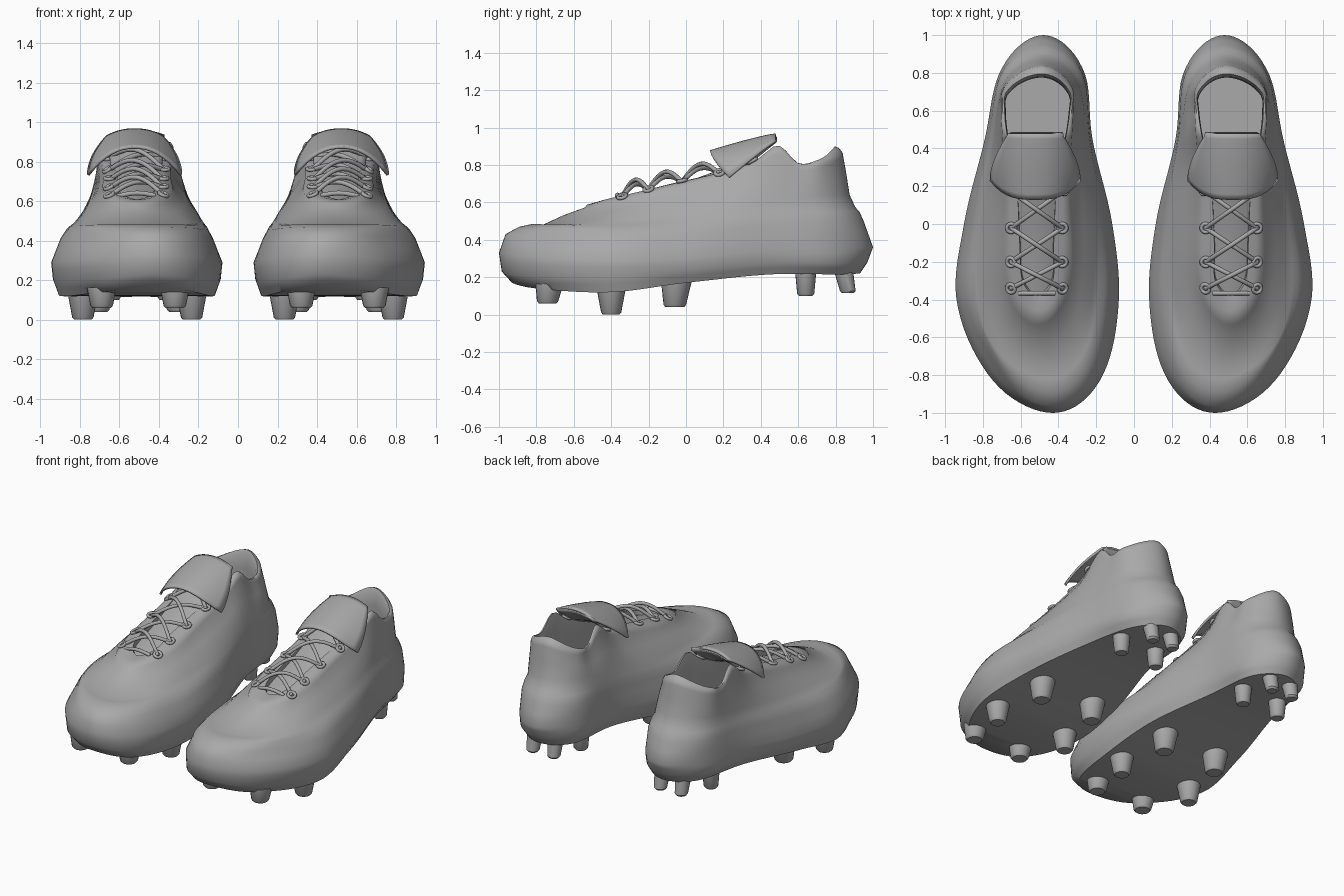
import bpy, bmesh, math
from mathutils import Vector
from mathutils.bvhtree import BVHTree

if "Cube" in bpy.data.objects:
    bpy.data.objects.remove(bpy.data.objects["Cube"])

N = 96          # points round each boot ring
grey = bpy.data.materials.new("plain_grey")
grey.diffuse_color = (0.4, 0.4, 0.4, 1)
grey.use_nodes = True
grey.node_tree.nodes["Principled BSDF"].inputs["Base Color"].default_value = grey.diffuse_color


def spline(keys, t):
    """Smooth curve through (t, value...) keys, at t."""
    i = 0
    while i < len(keys) - 2 and t > keys[i + 1][0]:
        i += 1

    def slope(j, k):
        a, b = keys[max(j - 1, 0)], keys[min(j + 1, len(keys) - 1)]
        return (b[k] - a[k]) / (b[0] - a[0])
    a, b = keys[i], keys[i + 1]
    d = b[0] - a[0]
    s = (t - a[0]) / d
    return [a[k] * (2*s**3 - 3*s*s + 1) + b[k] * (3*s*s - 2*s**3)
            + d * (slope(i, k) * (s**3 - 2*s*s + s) + slope(i + 1, k) * (s**3 - s*s))
            for k in range(1, len(a))]


def ring(stations):
    """Closed outline from (y, inner x, outer x, z) stations, toe to heel."""
    y0, y1 = stations[0][0], stations[-1][0]
    ang = [math.acos(max(-1, min(1, 1 - 2 * (s[0] - y0) / (y1 - y0)))) for s in stations]
    keys = [(a, s[2], s[3]) for a, s in zip(ang, stations)]
    keys += [(2 * math.pi - a, s[1], s[3]) for a, s in list(zip(ang, stations))[-2::-1]]
    first, last = keys[1], keys[-2]
    keys = [(last[0] - 2 * math.pi,) + last[1:]] + keys + [(first[0] + 2 * math.pi,) + first[1:]]
    pts = []
    for i in range(N):
        t = 2 * math.pi * i / N
        x, z = spline(keys, t)
        pts.append(Vector((x, y0 + (y1 - y0) * (1 - math.cos(t)) / 2, z)))
    return pts


def mix(a, b, f, lift=0.0):
    return [p.lerp(q, f) + Vector((0, 0, lift)) for p, q in zip(a, b)]


def loft(bm, rings, closed=False):
    """Skin a stack of rings; cap both ends with cross strips unless closed."""
    vs = [[bm.verts.new(p) for p in r] for r in rings]
    n = len(rings[0])
    pairs = list(zip(vs, vs[1:])) + ([(vs[-1], vs[0])] if closed else [])
    for a, b in pairs:
        for i in range(n):
            j = (i + 1) % n
            bm.faces.new((a[i], a[j], b[j], b[i]))
    if not closed:
        for c in (vs[0], vs[-1]):
            for i in range(n // 2):
                loop = [c[i], c[i + 1], c[n - i - 1], c[(n - i) % n]]
                bm.faces.new(list(dict.fromkeys(loop)))


def finish(bm, name, angle=40, thick=0):
    """Make the object, mirrored so that it serves both boots."""
    bmesh.ops.recalc_face_normals(bm, faces=bm.faces)
    me = bpy.data.meshes.new(name)
    bm.to_mesh(me)
    bm.free()
    me.materials.append(grey)
    ob = bpy.data.objects.new(name, me)
    bpy.context.collection.objects.link(ob)
    bpy.ops.object.select_all(action='DESELECT')
    bpy.context.view_layer.objects.active = ob
    ob.select_set(True)
    bpy.ops.object.shade_smooth_by_angle(angle=math.radians(angle))
    if thick:
        m = ob.modifiers.new("thickness", 'SOLIDIFY')
        m.thickness, m.offset = thick, 0
    ob.modifiers.new("pair", 'MIRROR').use_mirror_merge = False
    return ob


# boot shell: outlines from the sole upward
sole = ring([(-.93, .43, .43, .17), (-.8, .22, .69, .14), (-.4, .12, .9, .12), (0, .14, .86, .17),
             (.45, .25, .75, .215), (.8, .3, .66, .215), (.93, .48, .48, .22)])
low = ring([(-.985, .43, .43, .23), (-.8, .17, .755, .20), (-.4, .09, .93, .2), (0, .115, .895, .235),
            (.45, .225, .785, .275), (.8, .265, .71, .275), (.97, .48, .48, .28)])
wide = ring([(-1, .43, .43, .33), (-.8, .165, .77, .31), (-.4, .08, .94, .29), (0, .115, .9, .3),
             (.45, .22, .79, .345), (.8, .262, .712, .36), (1, .48, .48, .36)])
ridge = ring([(-.965, .435, .435, .43), (-.8, .22, .69, .425), (-.4, .13, .89, .41), (0, .15, .86, .43),
              (.45, .23, .77, .48), (.8, .275, .7, .5), (.95, .48, .48, .5)])
cap_rim = ring([(-.82, .45, .45, .485), (-.65, .25, .74, .48), (-.4, .195, .83, .475), (0, .18, .82, .50),
                (.45, .24, .75, .55), (.75, .29, .69, .58), (.905, .48, .48, .575)])
valley = ring([(-.77, .46, .46, .478), (-.62, .28, .71, .483), (-.4, .225, .79, .50), (0, .205, .79, .54),
               (.45, .25, .74, .6), (.75, .3, .685, .64), (.875, .485, .485, .64)])
stay = ring([(-.54, .505, .505, .573), (-.42, .37, .65, .59), (-.2, .325, .69, .635), (.1, .335, .685, .705),
             (.32, .335, .69, .765), (.49, .325, .7, .86), (.6, .32, .705, .775), (.72, .325, .69, .79),
             (.84, .49, .49, .85)])
edge = ring([(-.38, .51, .51, .61), (-.3, .43, .59, .64), (-.1, .425, .605, .695), (.2, .41, .62, .765),
             (.38, .38, .65, .825), (.49, .355, .675, .905), (.6, .34, .685, .81), (.7, .34, .675, .825),
             (.795, .49, .49, .9)])
middle = Vector((.505, .3, 0))


def inner(scale, z=None, drop=0):
    return [Vector((middle.x + (p.x - middle.x) * scale, middle.y + (p.y - middle.y) * scale,
                    p.z - drop if z is None else z)) for p in edge]


bm = bmesh.new()
loft(bm, [sole, mix(sole, low, .55), low, mix(low, wide, .6), wide, mix(wide, ridge, .55), ridge,
          mix(ridge, cap_rim, .5, .012), cap_rim, valley, mix(valley, stay, .5, .006), stay,
          mix(stay, edge, .06, .012), mix(stay, edge, .5, .016), edge,
          inner(.97, drop=.03), inner(.96, drop=.12), inner(1.0, z=.4)])
bmesh.ops.recalc_face_normals(bm, faces=bm.faces)
tree = BVHTree.FromBMesh(bm)
finish(bm, "boot_shell", 50)


def sheet(name, point, nu, nv, thick):
    bm = bmesh.new()
    g = [[bm.verts.new(point(-1 + 2 * i / nu, j / nv)) for i in range(nu + 1)] for j in range(nv + 1)]
    for j in range(nv):
        for i in range(nu):
            bm.faces.new((g[j][i], g[j][i + 1], g[j + 1][i + 1], g[j + 1][i]))
    finish(bm, name, 50, thick)


# tongue under the laces
def tongue(u, v):
    y = -.42 + .9 * v
    z, w = spline([(-.42, .575, .08), (-.3, .61, .1), (0, .7, .115), (.3, .82, .13), (.48, .955, .14)], y)
    return (.515 + u * w, y, z - .025 * u * u)


# folded flap over the top of the laces
def flap(u, v):
    y = .48 - v * (.35 - .1 * abs(u) ** 3)
    w = .14 + .095 * math.sin(v * math.pi / 2)
    z = .962 - .09 * v ** 1.2 - abs(u) ** 2.2 * (.035 + .105 * v)
    return (.523 + u * w, y, z)


sheet("tongue", tongue, 10, 18, .02)
sheet("tongue_flap", flap, 16, 12, .014)


def circle(c, a, b, r, n):
    return [c + (a * math.cos(2*math.pi*i/n) + b * math.sin(2*math.pi*i/n)) * r for i in range(n)]


# eyelets resting on the lace panel
rows = [(-.34, .135), (-.2, .135), (-.02, .135), (.18, .142), (.36, .152)]
holes = []
bm = bmesh.new()
for y, w in rows:
    pair = []
    for s in (-1, 1):
        pos, nor, _, _ = tree.ray_cast(Vector((.515 + s * w, y, 2)), Vector((0, 0, -1)))
        if nor.z < 0:
            nor = -nor
        a = nor.orthogonal().normalized()
        b = nor.cross(a)
        c = pos + nor * .006
        rings = []
        for k in range(20):
            t = 2 * math.pi * k / 20
            d = a * math.cos(t) + b * math.sin(t)
            rings.append(circle(c + d * .023, d, nor, .01, 8))
        loft(bm, rings, closed=True)
        pair.append(c)
    holes.append(pair)
finish(bm, "eyelets", 60)

# crossed laces arching between the eyelets, and one straight bar at the toe end
bm = bmesh.new()


def cord(a, b, h):
    d = b - a
    pts = [a.lerp(b, k / 14) + Vector((0, 0, h * math.sin(math.pi * k / 14) - .008)) for k in range(15)]
    rings = []
    for k, p in enumerate(pts):
        t = (pts[min(k + 1, 14)] - pts[max(k - 1, 0)]).normalized()
        side = t.cross(Vector((0, 0, 1))).normalized()
        rings.append(circle(p, side, side.cross(t), .012, 8))
    loft(bm, rings)


for lower, upper in zip(holes, holes[1:]):
    cord(lower[0], upper[1], .075)
    cord(lower[1], upper[0], .05)
cord(holes[0][0] + Vector((.04, -.025, 0)), holes[0][1] + Vector((-.04, -.025, 0)), .015)
finish(bm, "laces", 60)

# tapered studs: x, y, bottom z, top radius, bottom radius, backward lean
studs = [(.32, -.73, .06, .075, .055, -.01), (.69, -.73, .06, .075, .055, -.01),
         (.235, -.4, 0, .08, .052, 0), (.785, -.4, 0, .08, .052, 0),
         (.30, -.05, .04, .085, .058, -.01), (.71, -.05, .04, .085, .058, -.01),
         (.36, .64, .1, .058, .044, 0), (.64, .64, .1, .058, .044, 0),
         (.41, .84, .115, .052, .04, .025), (.57, .84, .115, .052, .04, .025)]
bm = bmesh.new()
X, Y = Vector((1, 0, 0)), Vector((0, 1, 0))
for x, y, z, r0, r1, lean in studs:
    top = tree.ray_cast(Vector((x, y, -1)), Vector((0, 0, 1)))[0].z + .03
    foot = Vector((x, y + lean, z))
    loft(bm, [circle(Vector((x, y, top)), X, Y, r0, 20),
              circle(foot + Vector((0, 0, .012)), X, Y, r1 + .002, 20),
              circle(foot, X, Y, r1 - .008, 20)])
finish(bm, "studs", 35)
